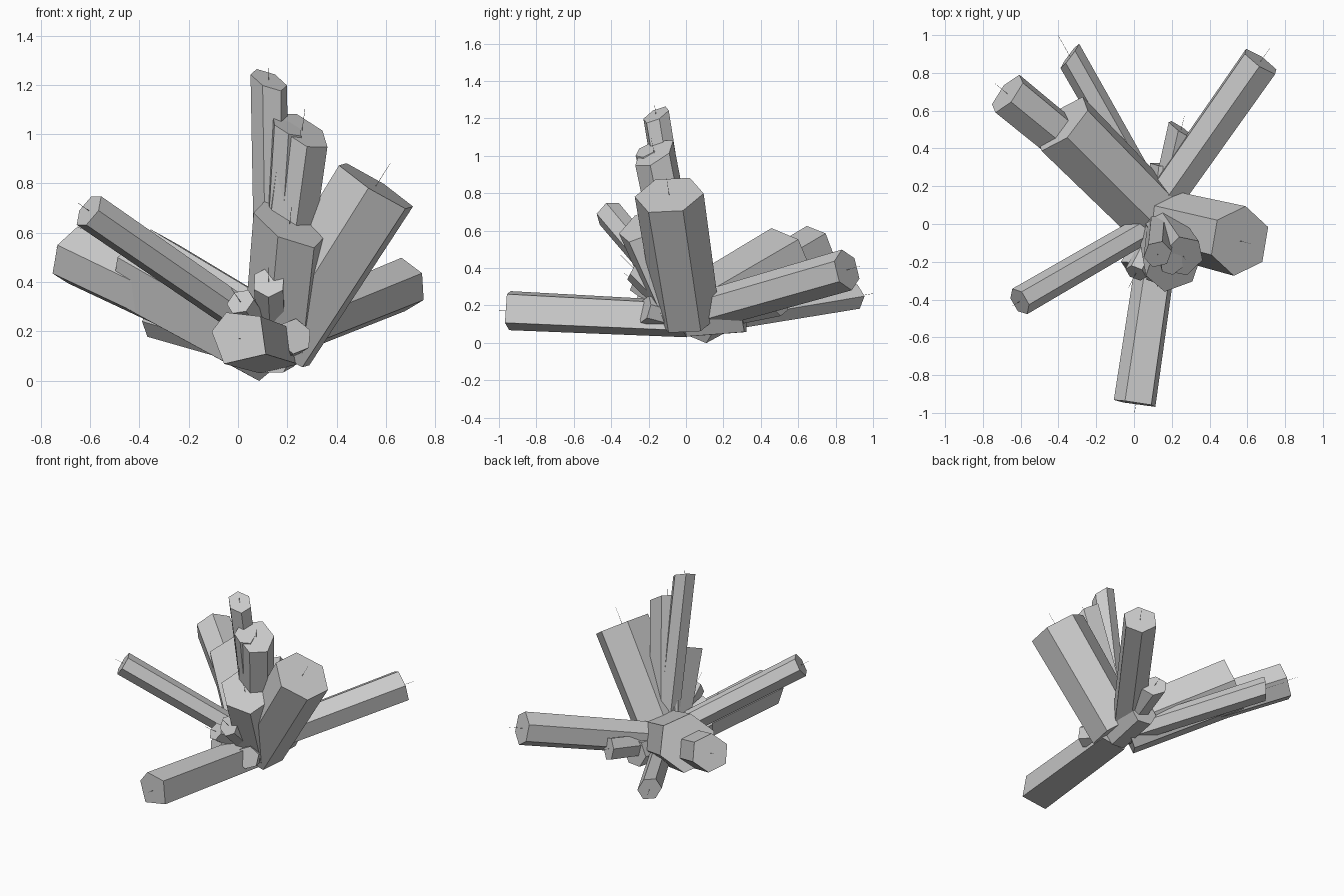
import bpy, bmesh, math
from mathutils import Vector

if "Cube" in bpy.data.objects:
    bpy.data.objects.remove(bpy.data.objects["Cube"])


def prism(bm, p0, p1, r0, r1, angles, slope=(0, 0)):
    """Prism from p0 to p1; slope cuts the far end obliquely."""
    d = (p1 - p0).normalized()
    u = Vector((-d.y, d.x, 0)).normalized()
    v = d.cross(u)
    a, b = [], []
    for t in angles:
        k = math.cos(math.radians(t)) * u + math.sin(math.radians(t)) * v
        a.append(bm.verts.new(p0 + r0 * k))
        b.append(bm.verts.new(p1 + r1 * k + d * r1 * (k.x * slope[0] + k.y * slope[1])))
    n = len(a)
    for i in range(n):
        j = (i + 1) % n
        bm.faces.new((a[i], a[j], b[j], b[i]))
    bm.faces.new(a[::-1])
    bm.faces.new(b)


def crystal(name, base, tip, r, turn=0, needle=0.09, slope=(0, 0), angles=None):
    base, tip = Vector(base), Vector(tip)
    d = (tip - base).normalized()
    bm = bmesh.new()
    prism(bm, base, tip, r * 0.93, r, angles or [turn + 60 * i for i in range(6)], slope)
    # hair-thin needle standing on the flat end
    if needle:
        prism(bm, tip - d * 0.01, tip + d * needle, 0.0015, 0.0008, (0, 120, 240))
    me = bpy.data.meshes.new(name)
    bm.to_mesh(me)
    bm.free()
    bpy.context.collection.objects.link(bpy.data.objects.new(name, me))


# long shards: name, root, end centre, radius, roll
crystal("front_shard", (0.15, 0.0, 0.125), (0.01, -0.95, 0.17), 0.122, 0, 0.05,
        angles=(48, 119, 166, 237, 329))
crystal("right_thick_shard", (0.15, 0.01, 0.14), (0.56, -0.09, 0.79), 0.187, 5, 0.11)
crystal("back_right_shard", (0.08, 0.02, 0.15), (0.67, 0.86, 0.39), 0.112, 35)
crystal("back_left_thick_shard", (0.11, 0.04, 0.16), (-0.38, 0.53, 0.44), 0.19, 20)
crystal("back_left_long_shard", (0.10, 0.06, 0.14), (-0.67, 0.69, 0.51), 0.125, 20)
crystal("back_thin_shard", (0.15, 0.03, 0.10), (-0.34, 0.89, 0.245), 0.075, 0, 0.13,
        slope=(0.5, 0))
crystal("left_thin_shard", (0.12, 0.01, 0.19), (-0.605, -0.41, 0.69), 0.078, 0, 0.06)

# upright shards
crystal("tall_shard", (0.14, 0.02, 0.12), (0.125, -0.16, 1.22), 0.075, 15, 0.05, (-0.4, 0.3))
crystal("upper_shard", (0.14, 0.01, 0.12), (0.26, -0.17, 1.015), 0.115, 10, 0.09, (-0.35, 0.3))
crystal("upper_thin_shard", (0.14, 0.0, 0.12), (0.20, -0.21, 1.03), 0.065, 20, 0, (-0.4, 0.2))
crystal("middle_shard", (0.16, 0.0, 0.12), (0.21, -0.22, 0.635), 0.155, 0, 0.08, (-0.35, 0.1))

# small shards around the root
crystal("small_front_shard", (0.14, 0.0, 0.12), (0.125, -0.28, 0.40), 0.068, 30, 0.1, (0, 0.4))
crystal("small_left_shard", (0.14, 0.0, 0.13), (0.01, -0.26, 0.32), 0.06, 10, 0.1)
crystal("small_low_left_shard", (0.14, 0.0, 0.13), (0.0, -0.24, 0.21), 0.08, 0, 0)
crystal("small_right_shard", (0.14, 0.0, 0.12), (0.23, -0.22, 0.18), 0.075, 20, 0)
crystal("small_back_shard", (0.14, 0.03, 0.12), (0.25, 0.50, 0.22), 0.078, 20, 0.08, (-0.4, 0))
crystal("low_back_shard", (0.14, 0.0, 0.11), (0.18, 0.31, 0.14), 0.095, 0, 0)
